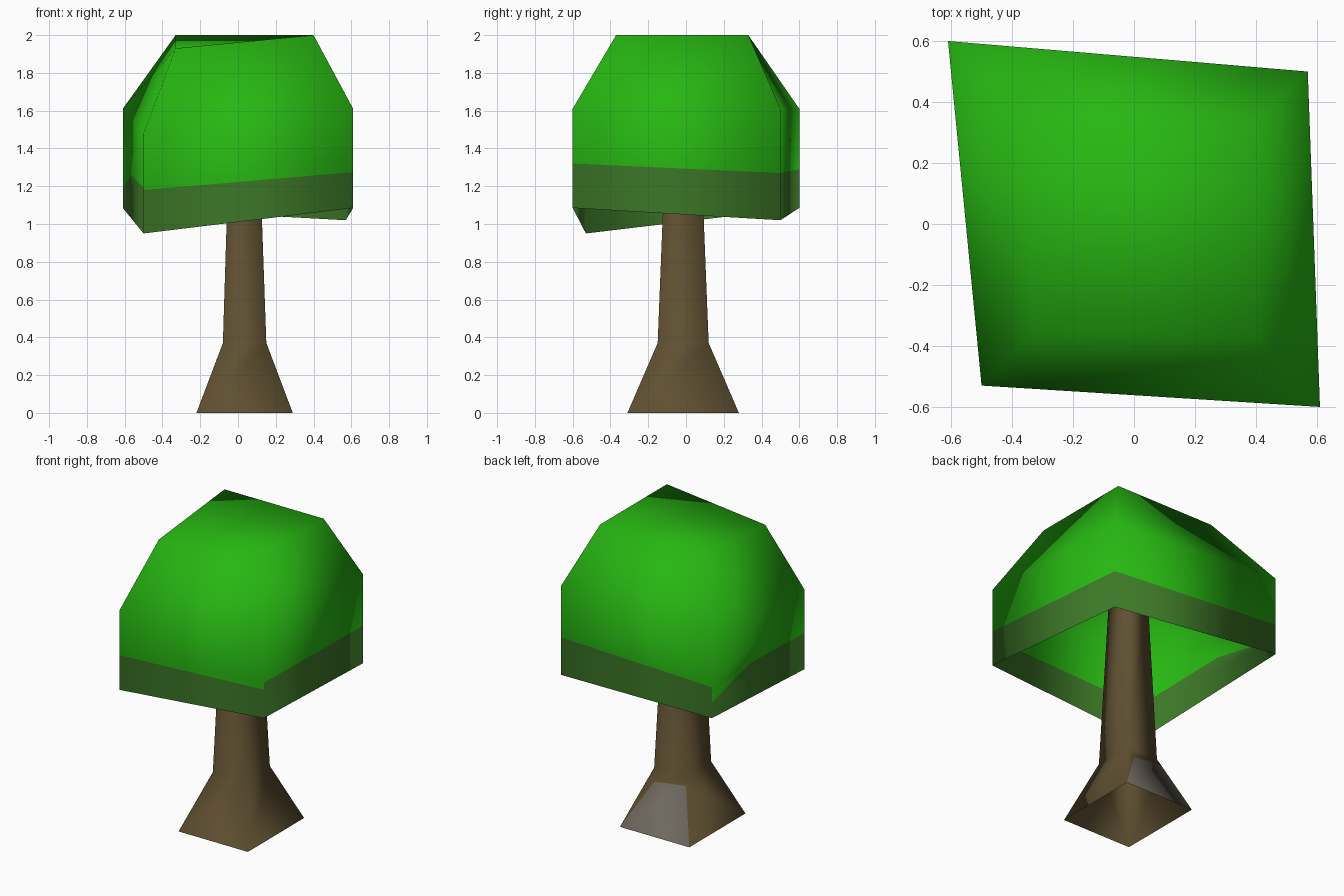
import bpy, bmesh
from mathutils import Vector

if "Cube" in bpy.data.objects:
    bpy.data.objects.remove(bpy.data.objects["Cube"])


def material(name, rgb):
    m = bpy.data.materials.new(name)
    m.diffuse_color = (*rgb, 1)
    m.use_nodes = True
    m.node_tree.nodes["Principled BSDF"].inputs["Base Color"].default_value = m.diffuse_color
    return m


def finish(bm, name, mats):
    for f in bm.faces:
        f.smooth = True
    bmesh.ops.recalc_face_normals(bm, faces=bm.faces)
    mesh = bpy.data.meshes.new(name)
    bm.to_mesh(mesh)
    bm.free()
    for m in mats:
        mesh.materials.append(m)
    obj = bpy.data.objects.new(name, mesh)
    bpy.context.collection.objects.link(obj)
    return obj


def face(bm, verts, mat):
    f = bm.faces.new(verts)
    f.material_index = mat
    return f


leaf = material("leaf_green", (0.02, 0.47, 0.006))
shade = material("dark_leaf_green", (0.045, 0.185, 0.02))
bark = material("bark_brown", (0.115, 0.08, 0.031))
stone = material("grey_bark", (0.165, 0.148, 0.118))

# Canopy: open-bottomed shell, corners run front-left, front-right, back-right, back-left
corners = [(-0.50, -0.53), (0.61, -0.60), (0.57, 0.50), (-0.61, 0.60)]
rim_z = [0.95, 1.085, 1.02, 1.085]
shoulder_z = [1.48, 1.61, 1.61, 1.61]
crown = [(-0.33, -0.36, 1.93), (0.40, -0.37, 2.0), (0.40, 0.33, 2.0), (-0.33, 0.33, 2.0)]
# Height of the dark hem at the start and end of each side
hem = [(1.18, 1.275), (1.32, 1.27), (1.27, 1.29), (1.19, 1.19)]

bm = bmesh.new()
rim = [bm.verts.new((*c, z)) for c, z in zip(corners, rim_z)]
shoulder = [bm.verts.new((*c, z)) for c, z in zip(corners, shoulder_z)]
top = [bm.verts.new(p) for p in crown]
marks = []
for i, c in enumerate(corners):
    zs = sorted({hem[i][0], hem[i - 1][1]})
    marks.append([bm.verts.new((*c, z)) for z in zs])

for i in range(4):
    j = (i + 1) % 4
    a, b = hem[i]
    # Corner marks below and above this side's hem line
    a_low = [v for v in marks[i] if v.co.z <= a + 1e-4]
    a_high = [v for v in marks[i] if v.co.z >= a - 1e-4]
    b_low = [v for v in marks[j] if v.co.z <= b + 1e-4]
    b_high = [v for v in marks[j] if v.co.z >= b - 1e-4]
    peak = []
    if i == 3:  # the left hem has a raised point
        p = Vector((*corners[i], 1.26)).lerp(Vector((*corners[j], 1.26)), 0.43)
        peak = [bm.verts.new(p)]
    face(bm, [rim[i], rim[j]] + b_low + peak + a_low[::-1], 1)
    face(bm, [a_high[0]] + peak + b_high + [shoulder[j], shoulder[i]] + a_high[:0:-1], 0)
    face(bm, [shoulder[i], shoulder[j], top[j], top[i]], 0)
face(bm, top, 0)
finish(bm, "canopy", [leaf, shade])

# Trunk: square tube flaring at the foot, open at both ends
rings = [(-0.22, 0.29, -0.31, 0.28, 0.0),
         (-0.08, 0.15, -0.15, 0.12, 0.37),
         (-0.045, 0.11, -0.105, 0.075, 1.5)]
bm = bmesh.new()
loops = [[bm.verts.new(p) for p in ((x0, y0, z), (x1, y0, z), (x1, y1, z), (x0, y1, z))]
         for x0, x1, y0, y1, z in rings]
foot, knee, tip = loops

# Grey patch on the back of the flared foot
edge_pt = bm.verts.new(foot[3].co.lerp(knee[3].co, 0.87))
right = foot[2].co.lerp(knee[2].co, 0.8)
left = foot[3].co.lerp(knee[3].co, 0.8)
inner_pt = bm.verts.new(right.lerp(left, 0.18))
face(bm, [foot[2], foot[3], edge_pt, inner_pt], 1)
face(bm, [foot[2], inner_pt, edge_pt, knee[3], knee[2]], 0)

for i in range(4):
    j = (i + 1) % 4
    if i == 3:  # left side shares the patch corner
        face(bm, [foot[3], foot[0], knee[0], knee[3], edge_pt], 0)
    elif i != 2:
        face(bm, [foot[i], foot[j], knee[j], knee[i]], 0)
    face(bm, [knee[i], knee[j], tip[j], tip[i]], 0)
finish(bm, "trunk", [bark, stone])
